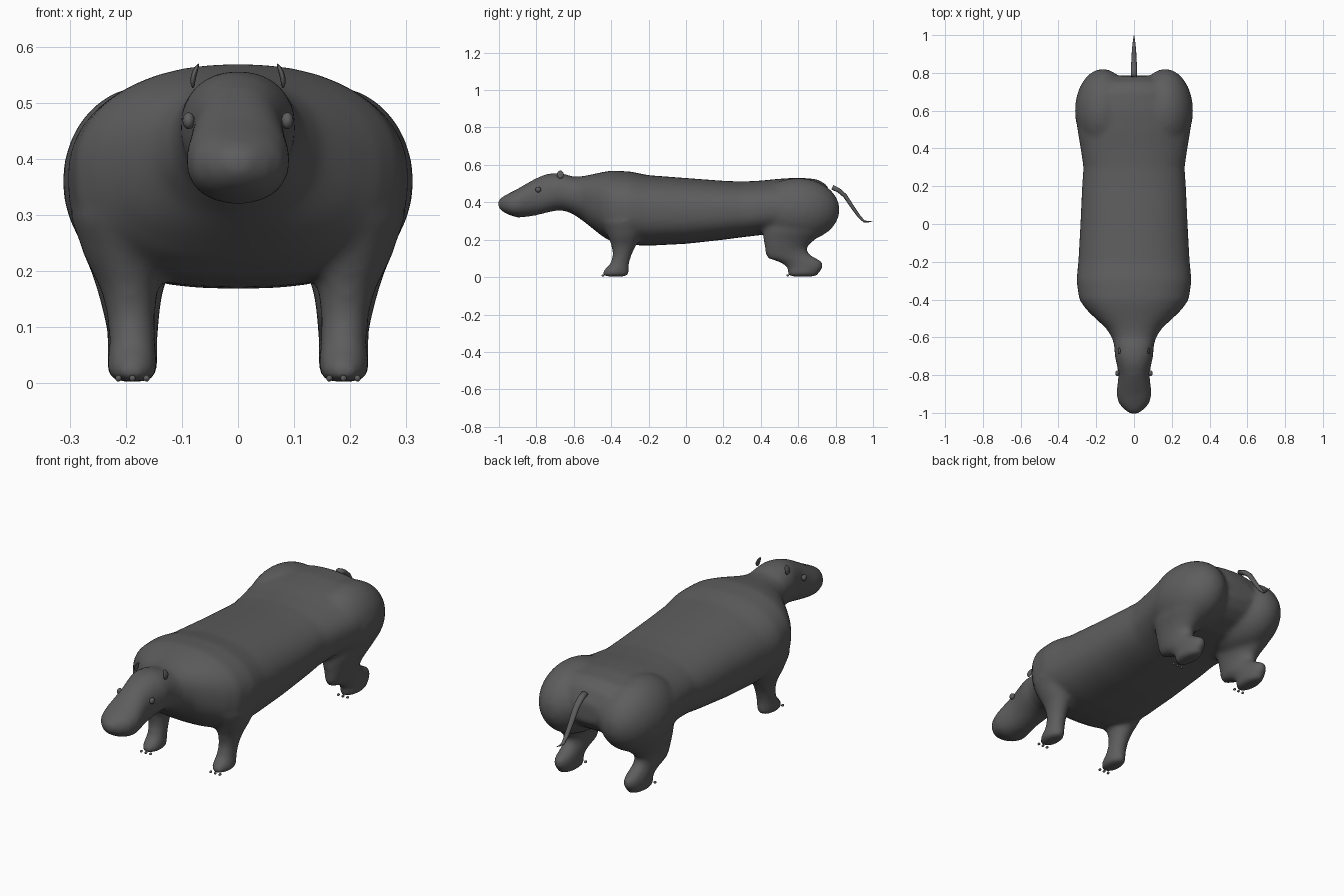
import bpy, bmesh, math
from mathutils import Vector

if "Cube" in bpy.data.objects:
    bpy.data.objects.remove(bpy.data.objects["Cube"])

grey = bpy.data.materials.new("dark grey hide")
grey.diffuse_color = (0.11, 0.11, 0.11, 1)
grey.use_nodes = True
grey.node_tree.nodes["Principled BSDF"].inputs["Base Color"].default_value = grey.diffuse_color


def loft(bm, rings):
    """Skin a list of point rings and cap both ends."""
    vs = [[bm.verts.new(p) for p in r] for r in rings]
    n = len(vs[0])
    for a, b in zip(vs, vs[1:]):
        for i in range(n):
            j = (i + 1) % n
            bm.faces.new((a[i], a[j], b[j], b[i]))
    bm.faces.new(vs[0][::-1])
    bm.faces.new(vs[-1])


def spow(v, e):
    return math.copysign(abs(v) ** e, v)


def body_ring(y, top, bot, hw, n=40):
    """Upright cross-section, squarer on the belly than on the back."""
    mid, h = (top + bot) / 2, (top - bot) / 2
    pts = []
    for i in range(n):
        a = 2 * math.pi * i / n
        c, s = math.cos(a), math.sin(a)
        e = 2 / 2.2 if s >= 0 or y < -0.5 else 2 / 2.6
        pts.append((hw * spow(c, e), y, mid + h * spow(s, e)))
    return pts


def leg_ring(side, z, x, rx, y0, y1, n=24):
    """Level cross-section between y0 and y1."""
    return [(side * (x + rx * math.cos(2 * math.pi * i / n)),
             (y0 + y1) / 2 + (y1 - y0) / 2 * math.sin(2 * math.pi * i / n), z)
            for i in range(n)]


def ellipsoid(bm, centre, radii, seg=32):
    vs = bmesh.ops.create_uvsphere(bm, u_segments=seg, v_segments=seg // 2, radius=1)["verts"]
    for v in vs:
        v.co = Vector(centre) + Vector([a * r for a, r in zip(v.co, radii)])


def finish(name, bm):
    bmesh.ops.recalc_face_normals(bm, faces=bm.faces)
    me = bpy.data.meshes.new(name)
    bm.to_mesh(me)
    bm.free()
    me.materials.append(grey)
    me.shade_smooth()
    ob = bpy.data.objects.new(name, me)
    bpy.context.collection.objects.link(ob)
    return ob


# Body and head: y, top, bottom, half width
sections = [
    (-1.005, .41, .375, .02), (-.985, .428, .352, .05), (-.95, .447, .333, .082),
    (-.90, .472, .318, .094), (-.85, .502, .322, .088), (-.80, .53, .33, .082),
    (-.75, .55, .343, .09), (-.70, .558, .355, .102), (-.65, .552, .355, .104),
    (-.60, .536, .335, .117), (-.55, .54, .30, .15), (-.50, .55, .26, .205),
    (-.45, .561, .22, .255), (-.40, .57, .19, .29), (-.30, .565, .172, .305),
    (-.20, .545, .168, .295), (0, .53, .178, .284), (.2, .515, .20, .275),
    (.3, .511, .213, .268), (.4, .516, .225, .283), (.5, .526, .23, .30),
    (.6, .532, .235, .30), (.7, .524, .265, .25), (.75, .495, .295, .18),
    (.785, .43, .34, .08)]
# Legs: z, x, half width, front y, back y
front_leg = [(.30, .20, .10, -.46, -.20), (.22, .20, .072, -.42, -.24),
             (.17, .194, .052, -.40, -.265), (.12, .19, .043, -.392, -.29),
             (.07, .188, .042, -.405, -.305), (.045, .188, .044, -.435, -.305),
             (.02, .188, .045, -.45, -.305), (.003, .188, .038, -.44, -.312)]
hind_leg = [(.32, .18, .11, .41, .78), (.24, .19, .09, .41, .74),
            (.20, .192, .07, .413, .69), (.16, .192, .057, .42, .645),
            (.125, .19, .05, .422, .655), (.10, .188, .047, .435, .70),
            (.08, .188, .045, .50, .735), (.05, .188, .045, .545, .735),
            (.02, .188, .045, .54, .71), (.003, .188, .038, .55, .70)]

bm = bmesh.new()
loft(bm, [body_ring(*s) for s in sections])
for side in (-1, 1):
    loft(bm, [leg_ring(side, *r) for r in front_leg])
    loft(bm, [leg_ring(side, *r) for r in hind_leg])
    ellipsoid(bm, (side * .165, .6, .36), (.148, .222, .17))   # haunch
body = finish("body", bm)
rm = body.modifiers.new("fuse", "REMESH")
rm.mode = "VOXEL"
rm.voxel_size = .011
rm.use_smooth_shade = True
sm = body.modifiers.new("soften", "SMOOTH")
sm.factor = .5
sm.iterations = 14

# Eyes, ears and toe claws, one object per part and side
for side, label in ((-1, "right"), (1, "left")):
    bm = bmesh.new()
    ellipsoid(bm, (side * .088, -.79, .468), (.011, .015, .015), 16)
    finish("eye_" + label, bm)

    # thin leaf-shaped ear leaning slightly outward
    bm = bmesh.new()
    ellipsoid(bm, (0, 0, 0), (.005, .018, .022), 16)
    for v in bm.verts:
        t = v.co.z / .022
        v.co.x += -.005 * t + .004 * (1 - t * t)
        v.co.x = side * (.075 + v.co.x)
        v.co.y += -.672
        v.co.z += .548
    finish("ear_" + label, bm)

    for part, y in (("front", -.444), ("hind", .544)):
        bm = bmesh.new()
        for dx in (-.025, 0, .025):
            ellipsoid(bm, (side * (.188 + dx), y, .009), (.006, .008, .006), 10)
        finish(part + "_claws_" + label, bm)

# Tail: tapered tube along a bent path (y, z, radius)
tail = [(.782, .48, .017), (.815, .465, .016), (.85, .435, .015), (.89, .375, .013),
        (.925, .325, .011), (.952, .298, .008), (.975, .296, .005), (1.0, .30, .001)]
bm = bmesh.new()
rings = []
for i, (y, z, r) in enumerate(tail):
    a, b = tail[max(i - 1, 0)], tail[min(i + 1, len(tail) - 1)]
    d = Vector((0, b[0] - a[0], b[1] - a[1])).normalized()
    up = Vector((0, -d.z, d.y))
    rings.append([Vector((r * math.cos(t), y, z)) + up * r * .75 * math.sin(t)
                  for t in (2 * math.pi * k / 12 for k in range(12))])
loft(bm, rings)
finish("tail", bm)
